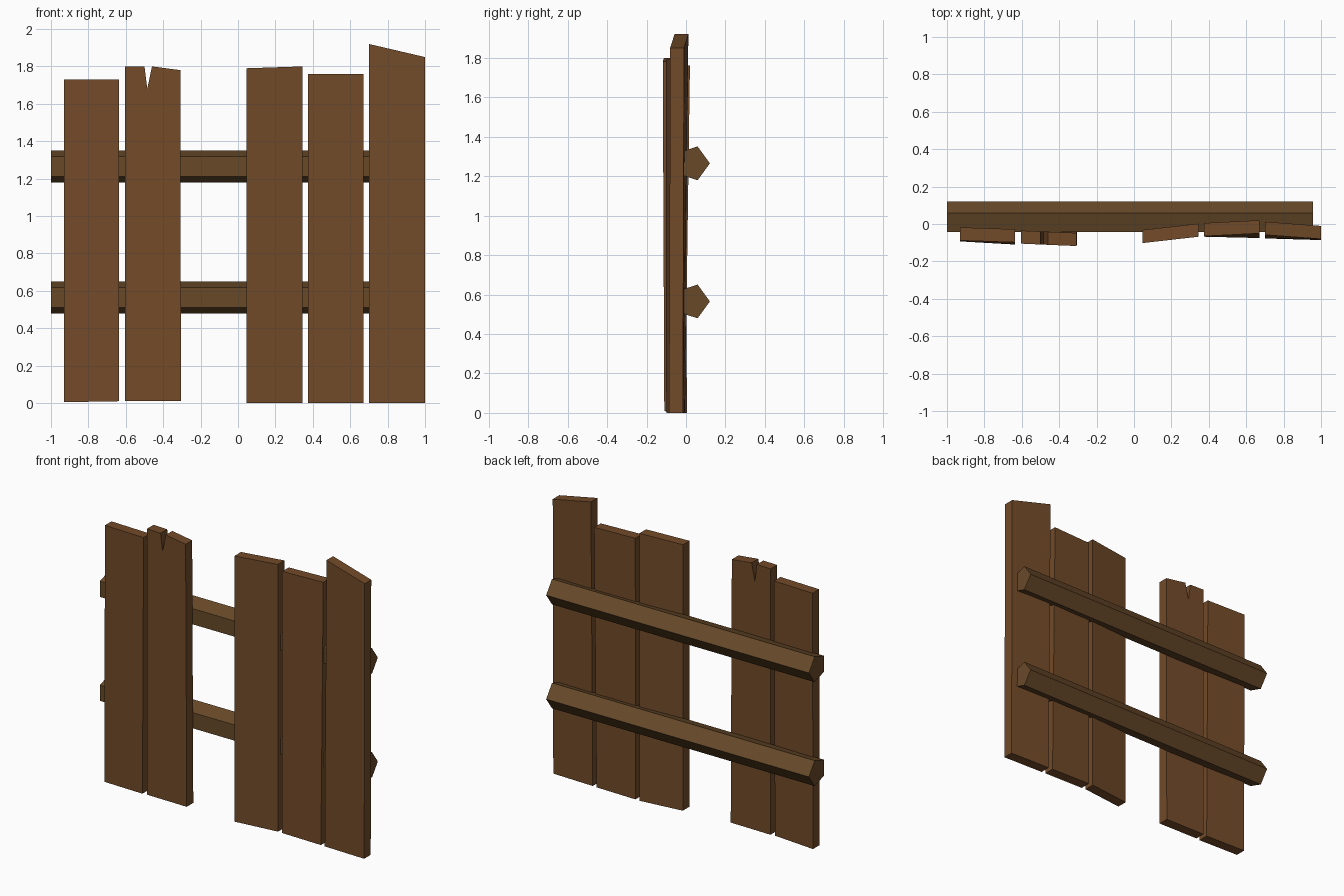
import bpy
import bmesh
from math import cos, sin, tau

if "Cube" in bpy.data.objects:
    bpy.data.objects.remove(bpy.data.objects["Cube"])


def material(name, rgb):
    mat = bpy.data.materials.new(name)
    mat.diffuse_color = (*rgb, 1)
    mat.use_nodes = True
    mat.node_tree.nodes["Principled BSDF"].inputs["Base Color"].default_value = mat.diffuse_color
    return mat


plank_wood = material("plank_wood", (0.17, 0.07, 0.022))
rail_wood = material("rail_wood", (0.14, 0.068, 0.022))


def prism(name, front, back, mat):
    """Solid between two matching outlines."""
    bm = bmesh.new()
    a = [bm.verts.new(p) for p in front]
    b = [bm.verts.new(p) for p in back]
    bm.faces.new(a)
    bm.faces.new(b[::-1])
    for i in range(len(a)):
        j = (i + 1) % len(a)
        bm.faces.new((a[i], b[i], b[j], a[j]))
    bmesh.ops.recalc_face_normals(bm, faces=bm.faces)
    mesh = bpy.data.meshes.new(name)
    bm.to_mesh(mesh)
    bm.free()
    mesh.materials.append(mat)
    obj = bpy.data.objects.new(name, mesh)
    bpy.context.collection.objects.link(obj)


def plank(name, outline, top, bottom, thick=0.07):
    """Outline in x-z; top and bottom give the front y at the left and right edges."""
    x0, x1 = min(p[0] for p in outline), max(p[0] for p in outline)
    height = max(p[1] for p in outline)

    def y(x, z):
        u, v = (x - x0) / (x1 - x0), z / height
        low = bottom[0] + u * (bottom[1] - bottom[0])
        high = top[0] + u * (top[1] - top[0])
        return low + v * (high - low)

    front = [(x, y(x, z), z) for x, z in outline]
    prism(name, front, [(x, fy + thick, z) for x, fy, z in front], plank_wood)


# Five weathered planks, each slightly twisted and cut differently
plank("plank_far_left", [(-0.93, 0.005), (-0.635, 0.01), (-0.635, 1.73), (-0.93, 1.73)],
      (-0.088, -0.098), (-0.093, -0.11))
plank("plank_split", [(-0.605, 0.01), (-0.305, 0.01), (-0.308, 1.78), (-0.46, 1.80),
                      (-0.485, 1.68), (-0.50, 1.80), (-0.605, 1.80)],
      (-0.105, -0.118), (-0.105, -0.11))
plank("plank_middle", [(0.045, 0), (0.345, 0), (0.345, 1.80), (0.045, 1.79)],
      (-0.102, -0.068), (-0.1, -0.066))
plank("plank_right", [(0.375, 0), (0.67, 0), (0.67, 1.76), (0.375, 1.76)],
      (-0.065, -0.05), (-0.068, -0.075))
plank("plank_tall", [(0.70, 0), (1.0, 0), (1.0, 1.85), (0.70, 1.92)],
      (-0.058, -0.08), (-0.077, -0.086))

# Two five-sided rails behind the planks
for name, z in (("lower_rail", 0.565), ("upper_rail", 1.265)):
    ring = [(0.031 + 0.09 * cos(i * tau / 5), z + 0.09 * sin(i * tau / 5)) for i in range(5)]
    prism(name, [(-1.0, *p) for p in ring], [(0.957, *p) for p in ring], rail_wood)
